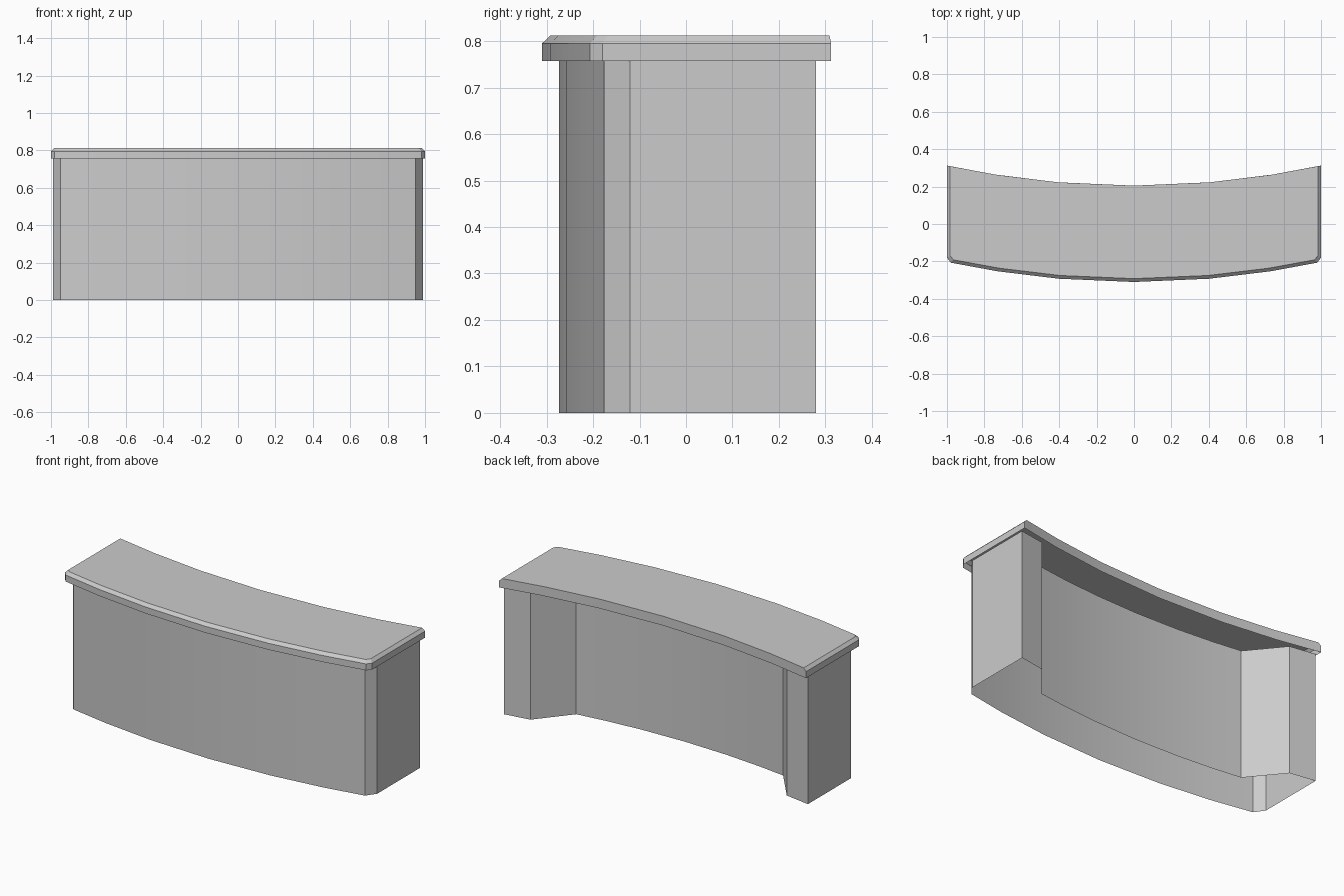
import bpy
import bmesh
import math

cube = bpy.data.objects.get("Cube")
if cube:
    bpy.data.objects.remove(cube, do_unlink=True)

grey = bpy.data.materials.new("plain grey")
grey.use_nodes = True
colour = (0.6, 0.6, 0.6, 1.0)
grey.diffuse_color = colour
grey.node_tree.nodes["Principled BSDF"].inputs["Base Color"].default_value = colour

BEND = 9.3                      # every long edge follows y = mid + x * x / BEND
STEPS = (-1, -0.745, -0.41, 0, 0.41, 0.745, 1)


def bow(mid, half):
    """Points of a bowed edge, running from -x to +x."""
    return [(s * half, mid + (s * half) ** 2 / BEND) for s in STEPS]


def top_outline(front, half, corner, back_half):
    """Counter outline: bowed front, clipped corners, bowed back."""
    return (bow(front, half) + [(back_half, corner)]
            + bow(0.205, back_half)[::-1] + [(-back_half, corner)])


def loft(name, rings, cap):
    """Walls through stacked (outline, z) rings, with an optional lid."""
    bm = bmesh.new()
    loops = [[bm.verts.new((x, y, z)) for x, y in ring] for ring, z in rings]
    n = len(loops[0])
    for low, high in zip(loops, loops[1:]):
        for i in range(n):
            j = (i + 1) % n
            bm.faces.new((low[i], low[j], high[j], high[i]))
    if cap:
        bm.faces.new(loops[-1])
    mesh = bpy.data.meshes.new(name)
    bm.to_mesh(mesh)
    bm.free()
    mesh.materials.append(grey)
    obj = bpy.data.objects.new(name, mesh)
    bpy.context.collection.objects.link(obj)
    bpy.ops.object.select_all(action='DESELECT')
    obj.select_set(True)
    bpy.context.view_layer.objects.active = obj
    bpy.ops.object.shade_smooth_by_angle(angle=math.radians(20))
    return obj


# Hollow base: bowed front, clipped corners, end blocks and a rear recess
end_block = [(0.99, -0.12), (0.99, 0.28), (0.835, 0.255)]
base = (bow(-0.273, 0.95) + end_block + bow(0.01, 0.674)[::-1]
        + [(-x, y) for x, y in reversed(end_block)])
loft("counter_base", [(base, 0), (base, 0.757)], cap=False)

# Overhanging top: thin lip with a bevelled upper edge, open underneath
lip = top_outline(-0.31, 0.98, -0.18, 1.0)
lid = top_outline(-0.292, 0.965, -0.17, 0.983)
loft("counter_top", [(lip, 0.757), (lip, 0.795), (lid, 0.812)], cap=True)
